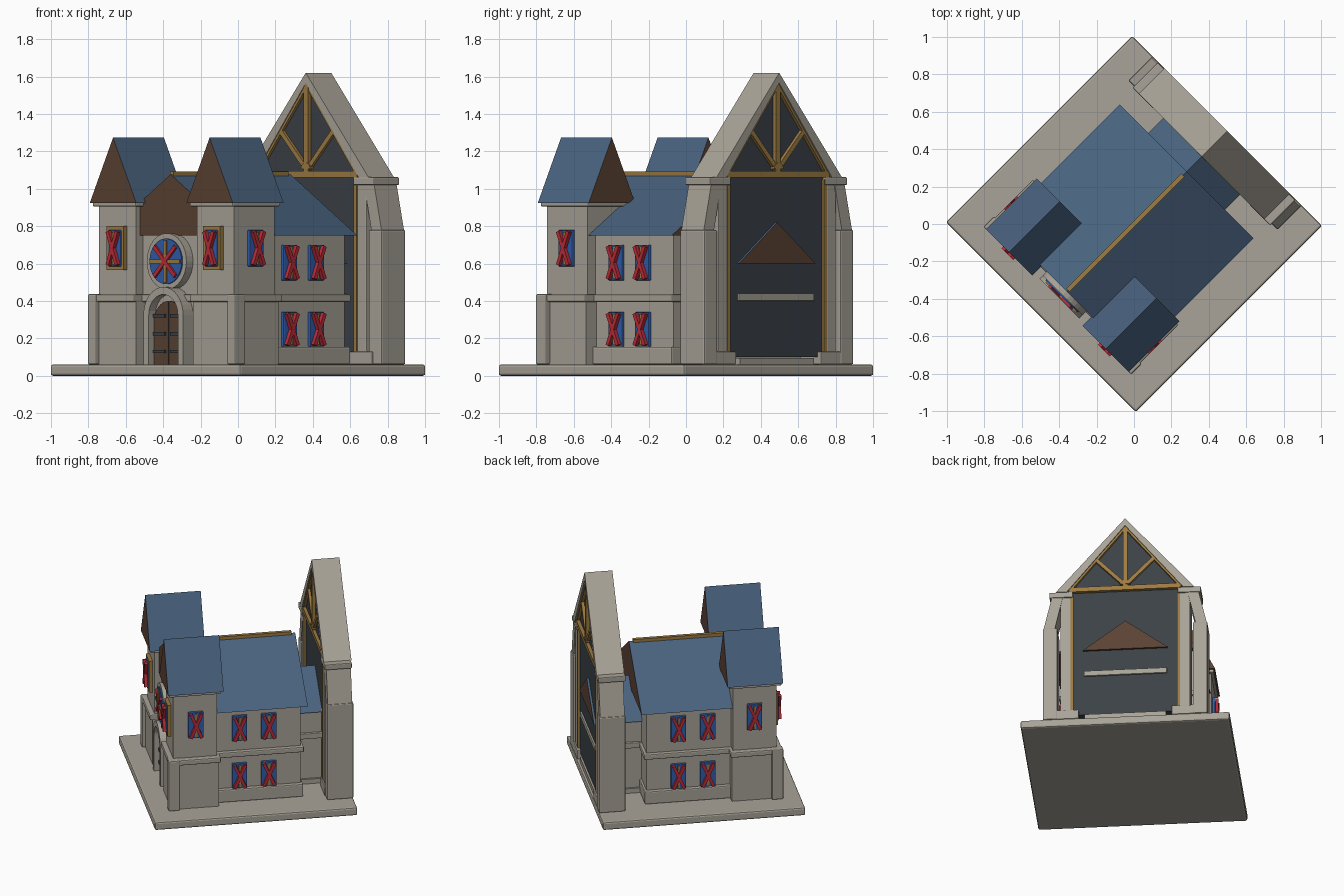
import bpy, bmesh, math
from mathutils import Matrix, Vector

if "Cube" in bpy.data.objects:
    bpy.data.objects.remove(bpy.data.objects["Cube"])

# The whole building is laid out on its own axes, then turned to stand cornerwise
TURN = Matrix.Rotation(math.radians(-45), 4, 'Z')
FRONT = Matrix.Identity(4)


def material(name, rgb):
    m = bpy.data.materials.new(name)
    m.diffuse_color = (*rgb, 1)
    m.use_nodes = True
    m.node_tree.nodes["Principled BSDF"].inputs["Base Color"].default_value = m.diffuse_color
    return m


STONE = material("pale_stone", (0.40, 0.37, 0.315))
SLATE = material("slate_blue", (0.068, 0.125, 0.215))
BROWN = material("brown_wood", (0.105, 0.055, 0.035))
GOLD = material("gold_timber", (0.34, 0.20, 0.055))
RED = material("red_trim", (0.50, 0.025, 0.04))
BLUE = material("bright_blue", (0.03, 0.115, 0.42))
DARK = material("dark_panel", (0.045, 0.053, 0.062))


def prism(name, profile, y0, y1, mats, place=FRONT, bevel=0):
    """Extrude an x-z profile from y0 to y1."""
    bm = bmesh.new()
    face = bm.faces.new([bm.verts.new((x, y0, z)) for x, z in profile])
    ext = bmesh.ops.extrude_face_region(bm, geom=[face])
    moved = [g for g in ext["geom"] if isinstance(g, bmesh.types.BMVert)]
    bmesh.ops.translate(bm, verts=moved, vec=(0, y1 - y0, 0))
    bmesh.ops.recalc_face_normals(bm, faces=bm.faces)
    bm.normal_update()
    if len(mats) > 1:  # gable ends take the second colour
        for f in bm.faces:
            f.material_index = int(f.normal.z < 0.1)
    bm.transform(TURN @ place)
    me = bpy.data.meshes.new(name)
    bm.to_mesh(me)
    bm.free()
    for m in mats:
        me.materials.append(m)
    ob = bpy.data.objects.new(name, me)
    bpy.context.collection.objects.link(ob)
    if bevel:
        mod = ob.modifiers.new("soft_edges", 'BEVEL')
        mod.width, mod.segments = bevel, 2
    return ob


def box(name, x0, x1, y0, y1, z0, z1, mat=STONE, bevel=0, place=FRONT):
    return prism(name, [(x0, z0), (x1, z0), (x1, z1), (x0, z1)], y0, y1, [mat], place, bevel)


def bar(name, a, b, width, y0, y1, mat, place=FRONT):
    a, b = Vector(a), Vector(b)
    d = (b - a).normalized() * width / 2
    n = Vector((-d.y, d.x))
    prism(name, [a + n, a - n, b - n, b + n], y0, y1, [mat], place)


def gable_roof(name, cx, half, y0, y1, eave, apex):
    prism(name, [(cx - half, eave), (cx + half, eave), (cx, apex)], y0, y1, [SLATE, BROWN])


def arc(r, cz, a0=0, a1=180, n=16):
    return [(r * math.cos(math.radians(a0 + (a1 - a0) * i / n)),
             cz + r * math.sin(math.radians(a0 + (a1 - a0) * i / n))) for i in range(n + 1)]


def window(name, place, w, h, framed=False):
    """Window facing -y around the origin of its placement."""
    if framed:
        box(name + "_frame", -w / 2 - .017, w / 2 + .017, -.025, .02, -h / 2 - .02, h / 2 + .02, GOLD, 0, place)
    f = -.03 if framed else -.018
    box(name + "_pane", -w / 2, w / 2, f, .02, -h / 2, h / 2, BLUE, .005, place)
    bar(name + "_mullion", (0, -h / 2 + .01), (0, h / 2 - .01), .016, f - .008, f, GOLD, place)
    for s in (1, -1):
        bar(name + "_cross", (-s * w * .36, -h * .46), (s * w * .36, h * .46), .022, f - .022, f, RED, place)


# Ground slab
box("ground_slab", -.718, .718, -.704, .704, 0, .06, STONE, .012)

# Main hall
box("hall_walls", -.45, .45, -.49, .355, .06, .76)
box("hall_plinth", -.48, .48, -.3, .37, .06, .155, STONE, .008)
box("hall_belt", -.48, .48, -.515, .375, .395, .435, STONE, .008)
gable_roof("hall_roof", 0, .505, -.51, .397, .75, 1.077)
box("hall_ridge_beam", -.013, .013, -.5, .37, 1.066, 1.092, GOLD)

# Rear link between hall and great gable
box("link_walls", -.265, .265, .34, .6, .06, .61)
box("link_belt", -.285, .285, .36, .687, .40, .44, STONE, .004)
box("link_sill", -.28, .28, .36, .687, .06, .095)
gable_roof("link_roof", 0, .29, .3, .69, .6, .82)

for s in (1, -1):
    def sbox(name, x0, x1, *rest):
        box(name, min(s * x0, s * x1), max(s * x0, s * x1), *rest)

    # Corner towers
    sbox("tower_walls", .23, .51, -.54, -.235, .06, .91)
    sbox("tower_base", .215, .53, -.555, -.225, .06, .40)
    sbox("tower_belt", .21, .55, -.575, -.215, .395, .435, STONE, .008)
    sbox("tower_corner_pier", .495, .558, -.58, -.5, .06, .437, STONE, .008)
    sbox("tower_cornice", .205, .53, -.57, -.21, .905, .93, STONE, .006)
    gable_roof("tower_roof", s * .365, .175, -.58, -.195, .925, 1.273)
    window("tower_front_window", Matrix.Translation((s * .365, -.54, .682)), .095, .195, True)

    # Side windows
    side = Matrix.Rotation(s * math.pi / 2, 4, 'Z')
    window("tower_side_window", Matrix.Translation((s * .51, -.385, .682)) @ side, .105, .195)
    for y in (-.07, .133):
        window("hall_upper_window", Matrix.Translation((s * .45, y, .605)) @ side, .105, .19)
        window("hall_lower_window", Matrix.Translation((s * .45, y, .248)) @ side, .105, .185)

    # Great gable: pillars, buttresses and rafters
    sbox("gable_pillar", .375, .445, .525, .69, .06, 1.03, STONE, .005)
    sbox("pillar_foot", .32, .5, .515, .70, .06, .13, STONE, .006)
    sbox("pillar_capital", .36, .52, .51, .70, 1.02, 1.062, STONE, .006)
    sbox("pillar_gold_strip", .355, .377, .52, .69, .13, 1.05, GOLD)
    sbox("buttress", .465, .565, .52, .703, .06, .78, STONE, .008)
    prism("buttress_strut", [(s * x, z) for x, z in ((.43, 1.02), (.505, 1.02), (.562, .77), (.485, .77))],
          .525, .695, [STONE])
    prism("gable_rafter", [(0, 1.62), (s * .475, 1.06), (s * .40, 1.06), (0, 1.565)],
          .512, .705, [STONE])

    # Gold truss on both faces of the gable
    for y in (.517, .668):
        bar("truss_rafter", (0, 1.565), (s * .385, 1.08), .028, y, y + .028, GOLD)
        bar("truss_brace", (0, 1.10), (s * .20, 1.31), .026, y, y + .028, GOLD)

prism("gable_dark_panel", [(-.38, .1), (.38, .1), (.38, 1.07), (0, 1.56), (-.38, 1.07)], .535, .675, [DARK])
for y in (.513, .668):
    box("truss_tie_beam", -.385, .385, y, y + .032, 1.06, 1.095, GOLD)
    box("truss_king_post", -.016, .016, y, y + .03, 1.09, 1.57, GOLD)
    prism("truss_boss", arc(.035, 1.105), y - .004, y + .034, [GOLD])

# Arched doorway
prism("door_arch", [(.15, .06)] + arc(.15, .325) + [(-.15, .06), (-.11, .06)]
      + arc(.11, .325, 180, 0) + [(.11, .06)], -.565, -.48, [STONE])
prism("door_leaves", [(.11, .06)] + arc(.11, .29) + [(-.11, .06)], -.525, -.48, [BROWN])
prism("door_lintel", arc(.112, .325), -.515, -.48, [STONE])
box("door_gap", -.005, .005, -.529, -.52, .06, .395, DARK)
for z in (.13, .225, .32):
    for s in (1, -1):
        bar("door_hinge", (s * .108, z), (s * .02, z), .018, -.534, -.52, DARK)

# Round window above the door
prism("rose_ring", arc(.15, .612, 0, 348.75, 31), -.54, -.48, [STONE])
prism("rose_pane", arc(.122, .612, 0, 348.75, 31), -.547, -.53, [BLUE])
for i in range(4):
    a = math.radians(45 * i)
    dx, dz = .112 * math.cos(a), .112 * math.sin(a)
    bar("rose_spoke", (-dx, .612 - dz), (dx, .612 + dz), .022, -.556 - .004 * (i % 2), -.54, RED if i % 2 else GOLD)
